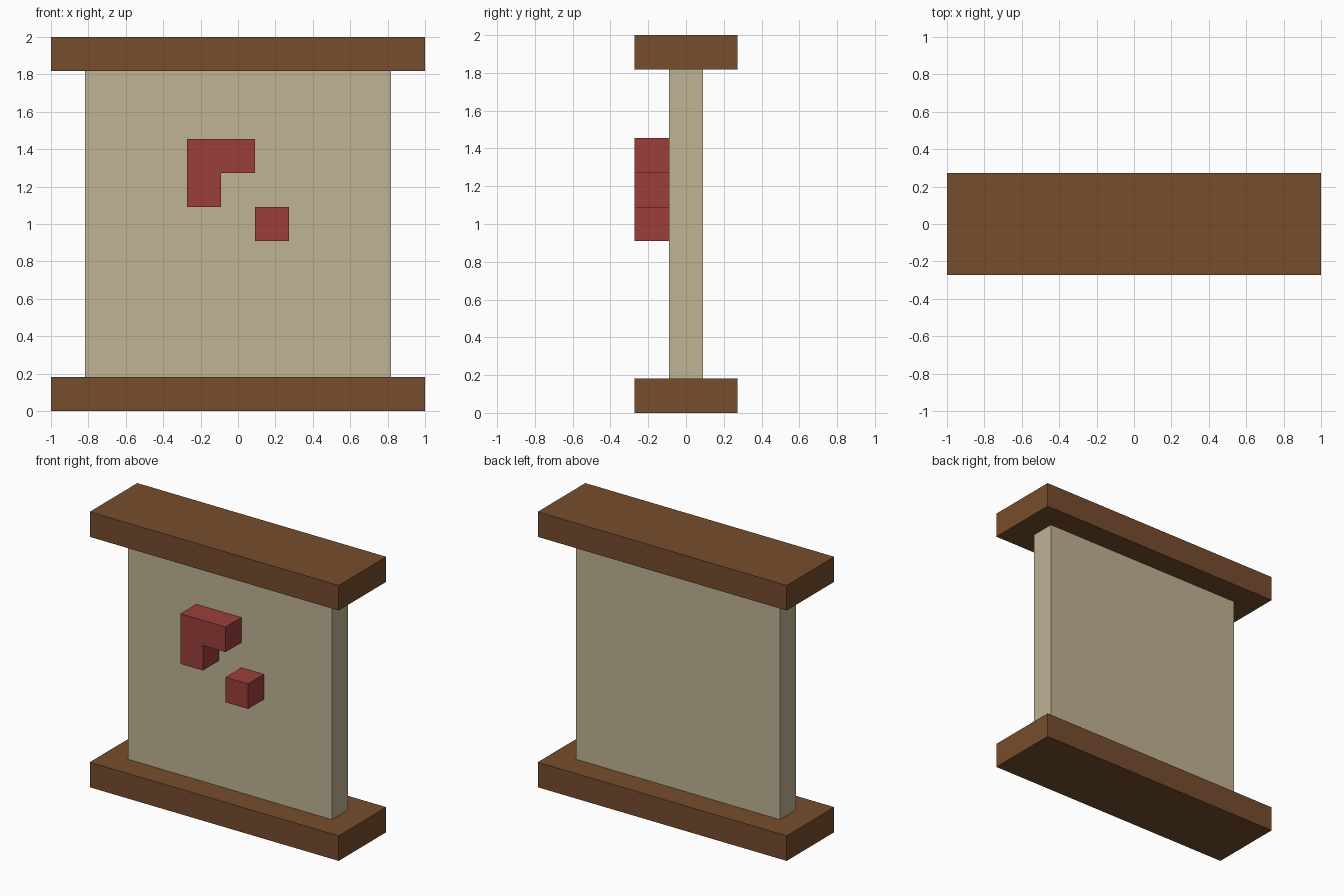
import bpy
import bmesh

cube = bpy.data.objects.get("Cube")
if cube:
    bpy.data.objects.remove(cube, do_unlink=True)

U = 2 / 11  # one block unit; the whole model is 11 units wide and tall


def material(name, rgb):
    """Flat material from 0-255 sRGB values."""
    lin = [((c / 255 + 0.055) / 1.055) ** 2.4 for c in rgb]
    mat = bpy.data.materials.new(name)
    mat.use_nodes = True
    mat.diffuse_color = (*lin, 1)
    bsdf = mat.node_tree.nodes["Principled BSDF"]
    bsdf.inputs["Base Color"].default_value = (*lin, 1)
    bsdf.inputs["Roughness"].default_value = 0.9
    return mat


def prism(name, outline, y0, y1, mat):
    """Extrude an x-z outline (in units) from y0 back to y1."""
    bm = bmesh.new()
    face = bm.faces.new([bm.verts.new((x * U, y0 * U, z * U)) for x, z in outline])
    ext = bmesh.ops.extrude_face_region(bm, geom=[face])
    moved = [v for v in ext["geom"] if isinstance(v, bmesh.types.BMVert)]
    bmesh.ops.translate(bm, verts=moved, vec=(0, (y1 - y0) * U, 0))
    bmesh.ops.recalc_face_normals(bm, faces=bm.faces)
    mesh = bpy.data.meshes.new(name)
    bm.to_mesh(mesh)
    bm.free()
    mesh.materials.append(mat)
    obj = bpy.data.objects.new(name, mesh)
    bpy.context.collection.objects.link(obj)
    return obj


def rect(x0, x1, z0, z1):
    return [(x0, z0), (x1, z0), (x1, z1), (x0, z1)]


wood = material("brown wood", (118, 77, 45))
parchment = material("tan parchment", (191, 179, 148))
red = material("dark red", (155, 62, 58))

# Wooden rails at the bottom and top
for name, z in (("bottom_rail", 0), ("top_rail", 10)):
    prism(name, rect(-5.5, 5.5, z, z + 1), -1.5, 1.5, wood)

# Thin sheet between the rails
prism("sheet", rect(-4.5, 4.5, 1, 10), -0.5, 0.5, parchment)

# Raised marks on the front: an angled bracket and a single block
bracket = [(-1.5, 6), (-0.5, 6), (-0.5, 7), (0.5, 7), (0.5, 8), (-1.5, 8)]
prism("bracket_mark", bracket, -1.5, -0.5, red)
prism("block_mark", rect(0.5, 1.5, 5, 6), -1.5, -0.5, red)
